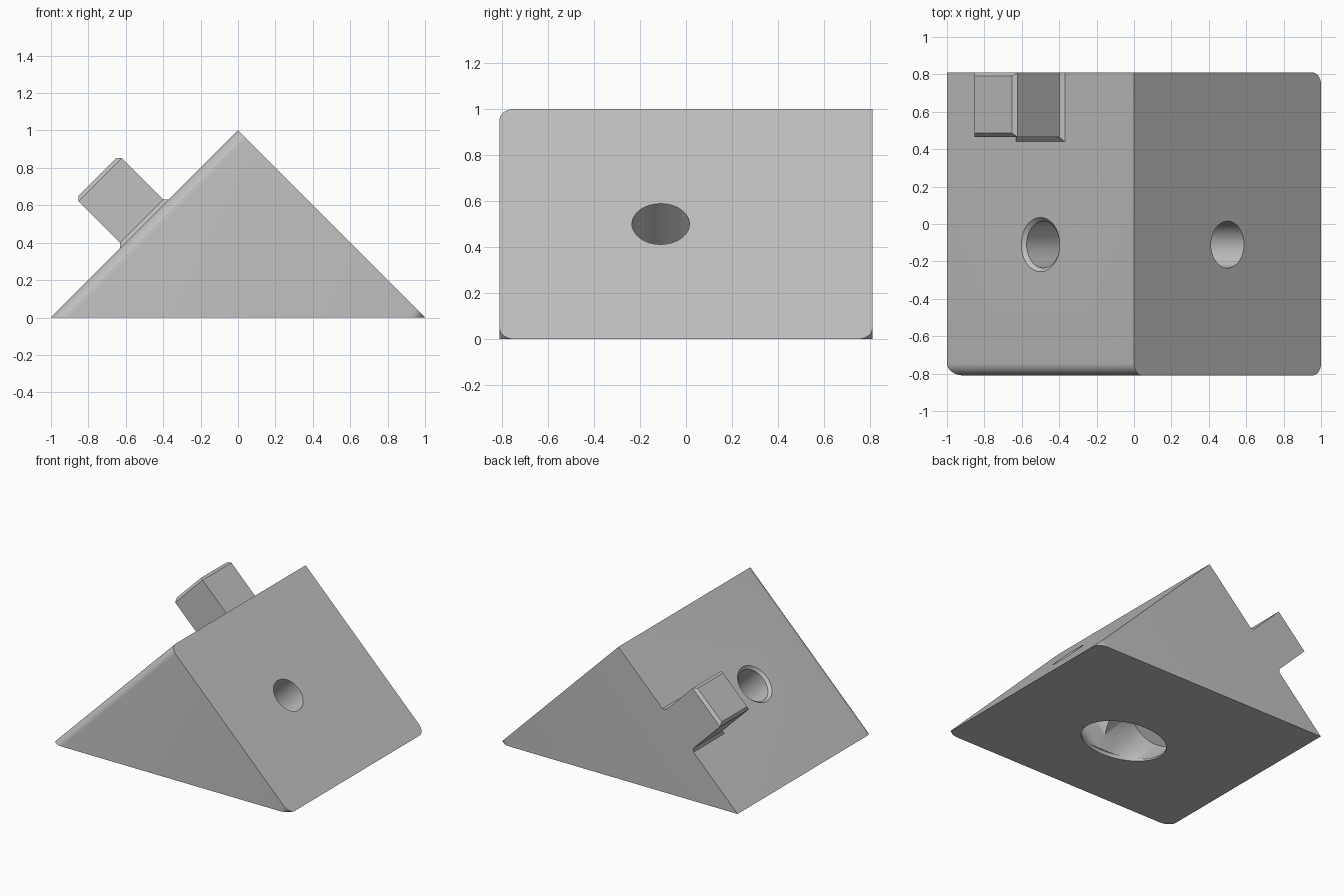
import bpy, bmesh
from math import sqrt, pi, sin, cos
from mathutils import Matrix, Vector

cube = bpy.data.objects.get("Cube")
if cube:
    bpy.data.objects.remove(cube)

HALF_Y = 0.81
DIAG = sqrt(2)
HOLE_Y = -0.11

grey = bpy.data.materials.new("light grey plastic")
grey.use_nodes = True
colour = (0.53, 0.53, 0.53, 1)
grey.diffuse_color = colour
grey.node_tree.nodes["Principled BSDF"].inputs["Base Color"].default_value = colour


def slope_frame(side, origin):
    """Local x runs down the slope, y along the wedge, z out of the slope."""
    down = Vector((side, 0, -1)).normalized()
    out = Vector((side, 0, 1)).normalized()
    along = out.cross(down)
    m = Matrix((down, along, out)).transposed().to_4x4()
    m.translation = origin
    return m


def make_object(name, bm):
    bmesh.ops.recalc_face_normals(bm, faces=bm.faces[:])
    mesh = bpy.data.meshes.new(name)
    bm.to_mesh(mesh)
    bm.free()
    mesh.materials.append(grey)
    obj = bpy.data.objects.new(name, mesh)
    bpy.context.collection.objects.link(obj)
    return obj


def loft(bm, rings):
    """Join matching rings of points and cap both ends."""
    loops = [[bm.verts.new(p) for p in ring] for ring in rings]
    n = len(loops[0])
    for a, b in zip(loops, loops[1:]):
        for i in range(n):
            j = (i + 1) % n
            bm.faces.new((a[i], a[j], b[j], b[i]))
    bm.faces.new(loops[0])
    bm.faces.new(loops[-1])


def rod(bm_matrix, start, end, r1, r2):
    """Cylinder or cone along local z, from start to end."""
    bm = bmesh.new()
    bmesh.ops.create_cone(bm, cap_ends=True, segments=64, radius1=r1, radius2=r2,
                          depth=end - start,
                          matrix=bm_matrix @ Matrix.Translation((0, 0, (start + end) / 2)))
    return bm


def cut(target, bm):
    cutter = make_object("cutter", bm)
    cutter.hide_render = True
    mod = target.modifiers.new("cut", 'BOOLEAN')
    mod.operation = 'DIFFERENCE'
    mod.solver = 'EXACT'
    mod.object = cutter
    bpy.context.view_layer.objects.active = target
    bpy.ops.object.modifier_apply(modifier=mod.name)
    bpy.data.objects.remove(cutter)


# Wedge body: a plate with three rounded corners, extruded square to the slope
R, STEPS = 0.065, 10
outline = [(0, HALF_Y)]
for cx, cy, start in ((R, R - HALF_Y, pi),
                      (DIAG - R, R - HALF_Y, 1.5 * pi),
                      (DIAG - R, HALF_Y - R, 0)):
    for i in range(STEPS + 1):
        t = start + i / STEPS * pi / 2
        outline.append((cx + R * cos(t), cy + R * sin(t)))
frame = slope_frame(1, (0, 0, 1))
bm = bmesh.new()
loft(bm, [[frame @ Vector((x, y, z)) for x, y in outline] for z in (0, -DIAG)])

# Trim the extrusion flat at the base
cut_result = bmesh.ops.bisect_plane(bm, geom=bm.verts[:] + bm.edges[:] + bm.faces[:],
                                    plane_co=(0, 0, 0), plane_no=(0, 0, 1),
                                    dist=1e-5, clear_inner=True)
edges = [e for e in bm.edges if e.is_boundary]
bmesh.ops.holes_fill(bm, edges=edges)
body = make_object("wedge_body", bm)

# Wide bores from the base, narrow holes through both slopes
for side in (1, -1):
    axis = slope_frame(side, (0, HOLE_Y, 0))
    cut(body, rod(axis, -0.3, 0.44, 0.225, 0.225))
    cut(body, rod(axis, 0.35, 0.9, 0.125, 0.125))

# Countersink on one slope and shallow rim on the base
depth = DIAG / 2
cut(body, rod(slope_frame(-1, (0, HOLE_Y, 0)), depth - 0.02, depth + 0.02, 0.125, 0.165))
rim = Matrix.Translation((0, HOLE_Y, 0)) @ Matrix.Diagonal((DIAG, 1, 1, 1))
cut(body, rod(rim, -0.1, 0.03, 0.233, 0.233))

# Locating tab: flared foot, straight block, chamfered end
frame = slope_frame(-1, (-0.5, 0, 0.5))
sections = ((0.184, 0.44, HALF_Y, 0), (0.163, 0.465, HALF_Y, 0.021),
            (0.163, 0.465, HALF_Y, 0.336), (0.142, 0.486, 0.79, 0.357))
bm = bmesh.new()
loft(bm, [[frame @ Vector((sx * w, y, d))
           for sx, y in ((-1, y0), (1, y0), (1, y1), (-1, y1))]
          for w, y0, y1, d in ((w, -b, -a, d) if frame.col[1].y < 0 else (w, a, b, d)
                               for w, a, b, d in sections)])
tab = make_object("locating_tab", bm)

# Smooth the rounded surfaces only
bpy.ops.object.select_all(action='DESELECT')
body.select_set(True)
bpy.context.view_layer.objects.active = body
bpy.ops.object.shade_smooth_by_angle(angle=pi / 6)
